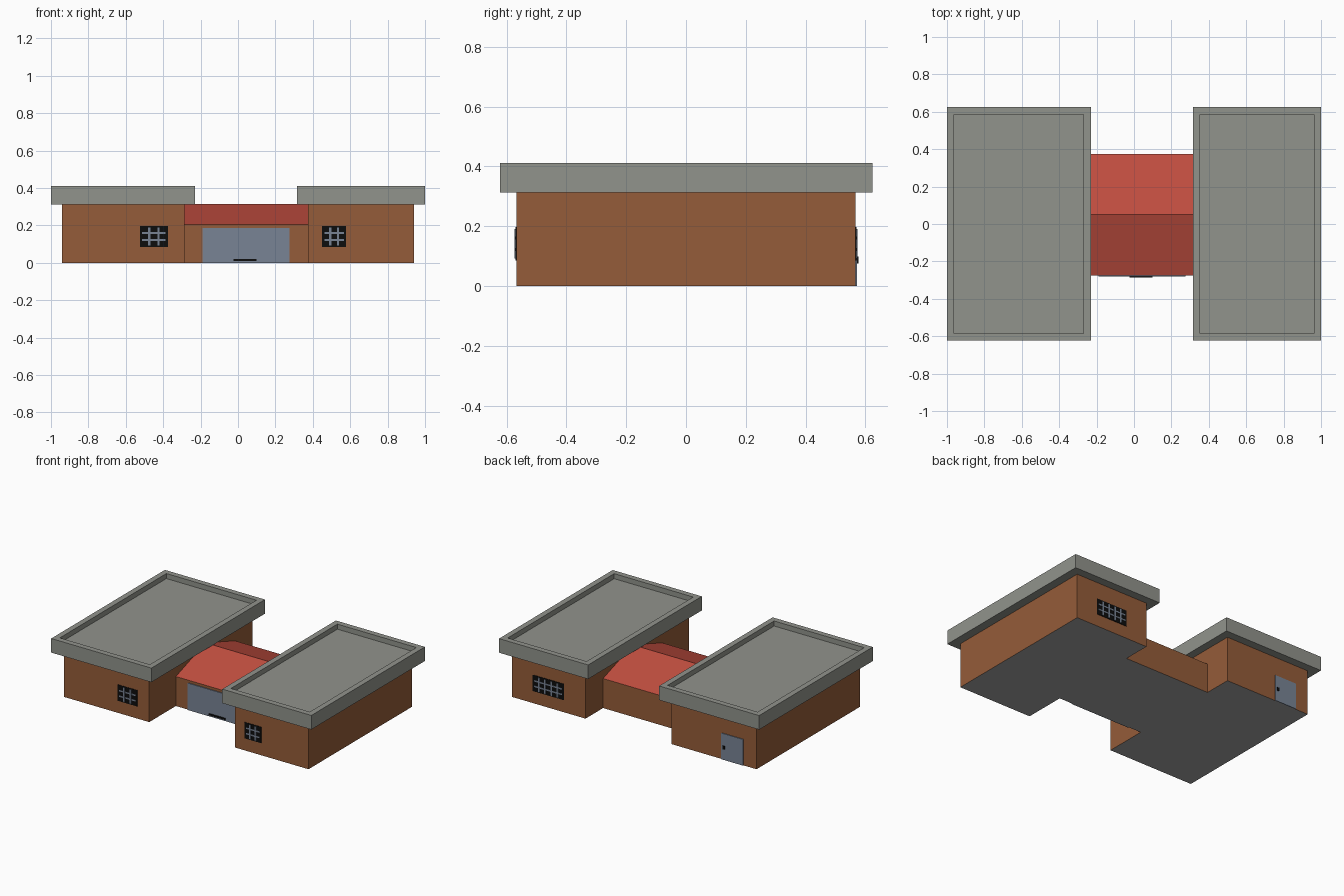
import bpy, bmesh

if "Cube" in bpy.data.objects:
    bpy.data.objects.remove(bpy.data.objects["Cube"])


def mat(name, rgb):
    m = bpy.data.materials.new(name)
    m.diffuse_color = (*rgb, 1)
    m.use_nodes = True
    m.node_tree.nodes["Principled BSDF"].inputs["Base Color"].default_value = m.diffuse_color
    return m


BROWN = mat("brown wall", (0.30, 0.107, 0.041))
GREY = mat("grey roof", (0.285, 0.293, 0.263))
RED = mat("red roof", (0.53, 0.075, 0.05))
DOOR = mat("blue grey door", (0.19, 0.23, 0.30))
BLACK = mat("black", (0.004, 0.004, 0.004))
FLOOR = mat("floor grey", (0.36, 0.36, 0.36))


def finish(name, bm, mats):
    bm.normal_update()
    me = bpy.data.meshes.new(name)
    bm.to_mesh(me)
    bm.free()
    for m in mats:
        me.materials.append(m)
    ob = bpy.data.objects.new(name, me)
    bpy.context.collection.objects.link(ob)
    return ob


def box_bm(x0, x1, y0, y1, z0, z1):
    bm = bmesh.new()
    bmesh.ops.create_cube(bm, size=1)
    for v in bm.verts:
        v.co = (x1 if v.co.x > 0 else x0, y1 if v.co.y > 0 else y0, z1 if v.co.z > 0 else z0)
    bm.normal_update()
    return bm


def box(name, m, *dims):
    return finish(name, box_bm(*dims), [m])


# Side blocks: brown walls with a grey floor underneath
def block(name, x0, x1):
    bm = box_bm(x0, x1, -0.568, 0.568, 0, 0.315)
    for f in bm.faces:
        f.material_index = 1 if f.normal.z < -0.5 else 0
    finish(name + "_walls", bm, [BROWN, FLOOR])


# Flat roofs with a raised rim: inset the top face and sink it
def flat_roof(name, x0, x1):
    bm = box_bm(x0, x1, -0.623, 0.625, 0.313, 0.411)
    top = max(bm.faces, key=lambda f: f.calc_center_median().z)
    bmesh.ops.inset_region(bm, faces=[top], thickness=0.055)
    low = bmesh.ops.extrude_face_region(bm, geom=[top])["geom"]
    bmesh.ops.translate(bm, vec=(0, 0, -0.035), verts=[g for g in low if isinstance(g, bmesh.types.BMVert)])
    if top.is_valid:
        bmesh.ops.delete(bm, geom=[top], context='FACES_ONLY')
    finish(name + "_roof", bm, [GREY])


block("left", -0.94, -0.285)
block("right", 0.375, 0.94)
flat_roof("left", -1.0, -0.23)
flat_roof("right", 0.315, 1.0)

# Middle hall: gabled profile swept between the two blocks
profile = [(-0.275, 0), (0.375, 0), (0.375, 0.205), (0.05, 0.315), (-0.275, 0.205)]
bm = bmesh.new()
rows = [[bm.verts.new((x, y, z)) for y, z in profile] for x in (-0.285, 0.375)]
for i in range(5):
    j = (i + 1) % 5
    bm.faces.new((rows[0][i], rows[0][j], rows[1][j], rows[1][i]))
bmesh.ops.recalc_face_normals(bm, faces=bm.faces)
bm.normal_update()
if min(bm.faces, key=lambda f: f.calc_center_median().z).normal.z > 0:
    bmesh.ops.reverse_faces(bm, faces=bm.faces)
bm.normal_update()
for f in bm.faces:
    f.material_index = 2 if f.normal.z < -0.5 else 1 if f.normal.z > 0.3 else 0
finish("middle_hall", bm, [BROWN, RED, FLOOR])

# Garage door and its handle
box("garage_door", DOOR, -0.19, 0.275, -0.281, -0.274, 0, 0.187)
box("garage_handle", BLACK, -0.025, 0.10, -0.287, -0.28, 0.01, 0.021)

# Back door and its handle
box("back_door", DOOR, -0.84, -0.672, 0.566, 0.573, 0, 0.182)
box("back_door_handle", BLACK, -0.70, -0.685, 0.572, 0.578, 0.075, 0.098)


# Windows: black plate with thin grey bars
def window(name, x0, x1, side, columns):
    def plate(part, m, a, b, z0, z1, out):
        y = sorted((side * 0.567, side * (0.568 + out)))
        box(name + part, m, a, b, y[0], y[1], z0, z1)
    plate("_pane", BLACK, x0, x1, 0.085, 0.197, 0.003)
    for i in range(1, columns):
        x = x0 + (x1 - x0) * i / columns
        plate("_upright_bar", DOOR, x - 0.006, x + 0.006, 0.092, 0.19, 0.006)
    for z in (0.122, 0.16):
        plate("_cross_bar", DOOR, x0 + 0.012, x1 - 0.012, z - 0.005, z + 0.005, 0.005)


window("left_window", -0.525, -0.375, -1, 3)
window("right_window", 0.45, 0.578, -1, 3)
window("back_window", 0.54, 0.78, 1, 5)
